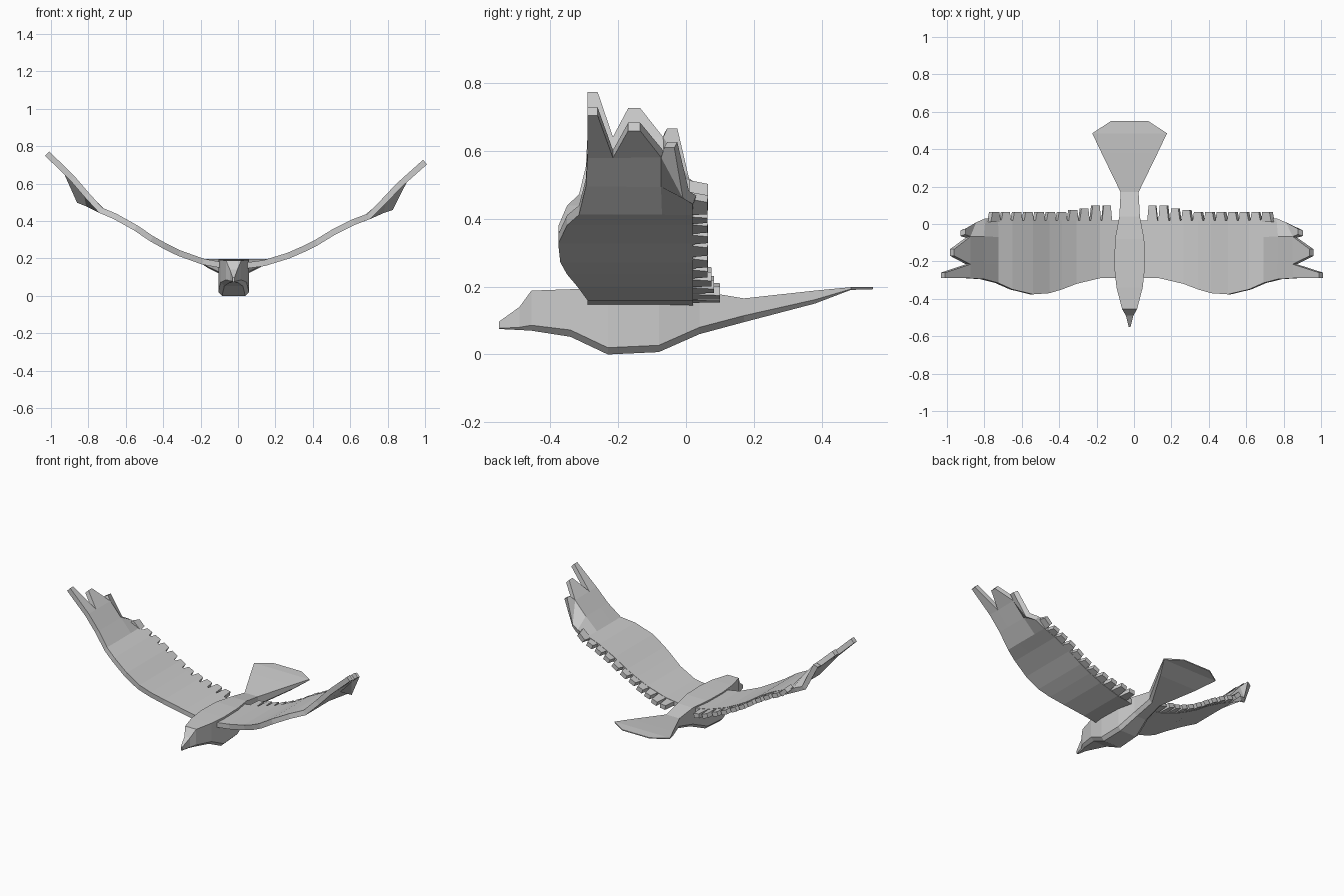
import bpy, bmesh, math
from mathutils import Matrix, Vector

cube = bpy.data.objects.get("Cube")
if cube:
    bpy.data.objects.remove(cube)

grey = bpy.data.materials.new("plain grey")
grey.use_nodes = True
grey.diffuse_color = (0.6, 0.6, 0.6, 1)
grey.node_tree.nodes["Principled BSDF"].inputs["Base Color"].default_value = (0.6, 0.6, 0.6, 1)

CX = -0.0235  # body centre line


def finish(name, bm):
    bmesh.ops.recalc_face_normals(bm, faces=bm.faces)
    mesh = bpy.data.meshes.new(name)
    bm.to_mesh(mesh)
    bm.free()
    mesh.materials.append(grey)
    obj = bpy.data.objects.new(name, mesh)
    bpy.context.collection.objects.link(obj)
    return obj


# Body and fan tail: rows of y, half width, bottom z, top z
def loft(name, rows):
    bm = bmesh.new()
    rings = []
    for y, w, lo, hi in rows:
        c = min(0.02, w * 0.4, (hi - lo) * 0.3)
        pts = [(w, hi), (w, lo + c), (w - c, lo), (c - w, lo), (-w, lo + c), (-w, hi)]
        rings.append([bm.verts.new((CX + x, y, z)) for x, z in pts])
    for a, b in zip(rings, rings[1:]):
        for i in range(6):
            j = (i + 1) % 6
            bm.faces.new((a[i], a[j], b[j], b[i]))
    bm.faces.new(rings[0])
    bm.faces.new(rings[-1])
    return finish(name, bm)


loft("body", [(-0.55, 0.005, 0.075, 0.097), (-0.49, 0.02, 0.072, 0.14),
              (-0.455, 0.04, 0.07, 0.188), (-0.34, 0.07, 0.052, 0.192),
              (-0.23, 0.082, 0.0, 0.193), (-0.08, 0.078, 0.007, 0.193),
              (0.04, 0.055, 0.06, 0.187), (0.17, 0.048, 0.095, 0.165)])
loft("tail", [(0.17, 0.048, 0.095, 0.165), (0.38, 0.15, 0.15, 0.188),
              (0.485, 0.2, 0.19, 0.198), (0.55, 0.1, 0.192, 0.198)])

# Wing columns: x, leading edge y, mid surface z
COLS = [(0.03, -0.29, 0.16), (0.14, -0.29, 0.175), (0.27, -0.32, 0.215),
        (0.35, -0.35, 0.25), (0.42, -0.37, 0.285), (0.51, -0.376, 0.34),
        (0.62, -0.35, 0.395), (0.70, -0.315, 0.425), (0.78, -0.295, 0.505),
        (0.86, -0.29, 0.59), (1.0, -0.29, 0.715)]


def height(x):
    for (x0, _, z0), (x1, _, z1) in zip(COLS, COLS[1:]):
        if x <= x1:
            break
    return z0 + (z1 - z0) * (x - x0) / (x1 - x0)


def place(bm, side):
    # The right wing is the mirrored left wing, raised slightly
    if side == "right":
        pivot = Vector((CX, 0, 0.16))
        turn = Matrix.Rotation(math.radians(-2.6), 4, "Y")
        bmesh.ops.transform(bm, verts=bm.verts, matrix=(
            Matrix.Translation(pivot) @ Matrix.Scale(-1, 4, (1, 0, 0))
            @ turn @ Matrix.Translation(-pivot)))


def thicken(obj, amount):
    mod = obj.modifiers.new("thickness", "SOLIDIFY")
    mod.thickness = amount
    mod.offset = 0


def wing(side):
    bm = bmesh.new()

    def vert(x, y, z=None):
        return bm.verts.new((x, y, height(x) if z is None else z))

    grid = []
    for x, lead, z in COLS[:-1]:
        col = [vert(x, y) for y in (lead, -0.215, -0.07)]
        # Rear corner folds down near the tip
        if x > 0.85:
            col.append(vert(0.82, 0.0, 0.47))
        elif x > 0.75:
            col.append(vert(0.77, 0.025, 0.455))
        else:
            col.append(vert(x, 0.02))
        grid.append(col)
    for a, b in zip(grid, grid[1:]):
        for i in range(3):
            bm.faces.new((a[i], b[i], b[i + 1], a[i + 1]))
    # Finger feathers at the tip
    tips = [(1.0, -0.29, -0.26), (0.95, -0.17, -0.135), (0.89, -0.06, -0.03)]
    for i, (x, y0, y1) in enumerate(tips):
        bm.faces.new((grid[-1][i], vert(x, y0), vert(x, y1), grid[-1][i + 1]))
    place(bm, side)
    thicken(finish(side + "_wing", bm), 0.032)


def feathers(side):
    bm = bmesh.new()
    for i in range(11):
        x = 0.10 + i * 0.0615
        end = (0.1, 0.1, 0.082, 0.075)[i] if i < 4 else 0.064
        pts = [(x - 0.028, 0.01), (x + 0.028, 0.01), (x + 0.018, end), (x - 0.02, end)]
        bm.faces.new([bm.verts.new((px, py, height(px))) for px, py in pts])
    place(bm, side)
    thicken(finish(side + "_trailing_feathers", bm), 0.028)


for side in ("left", "right"):
    wing(side)
    feathers(side)
